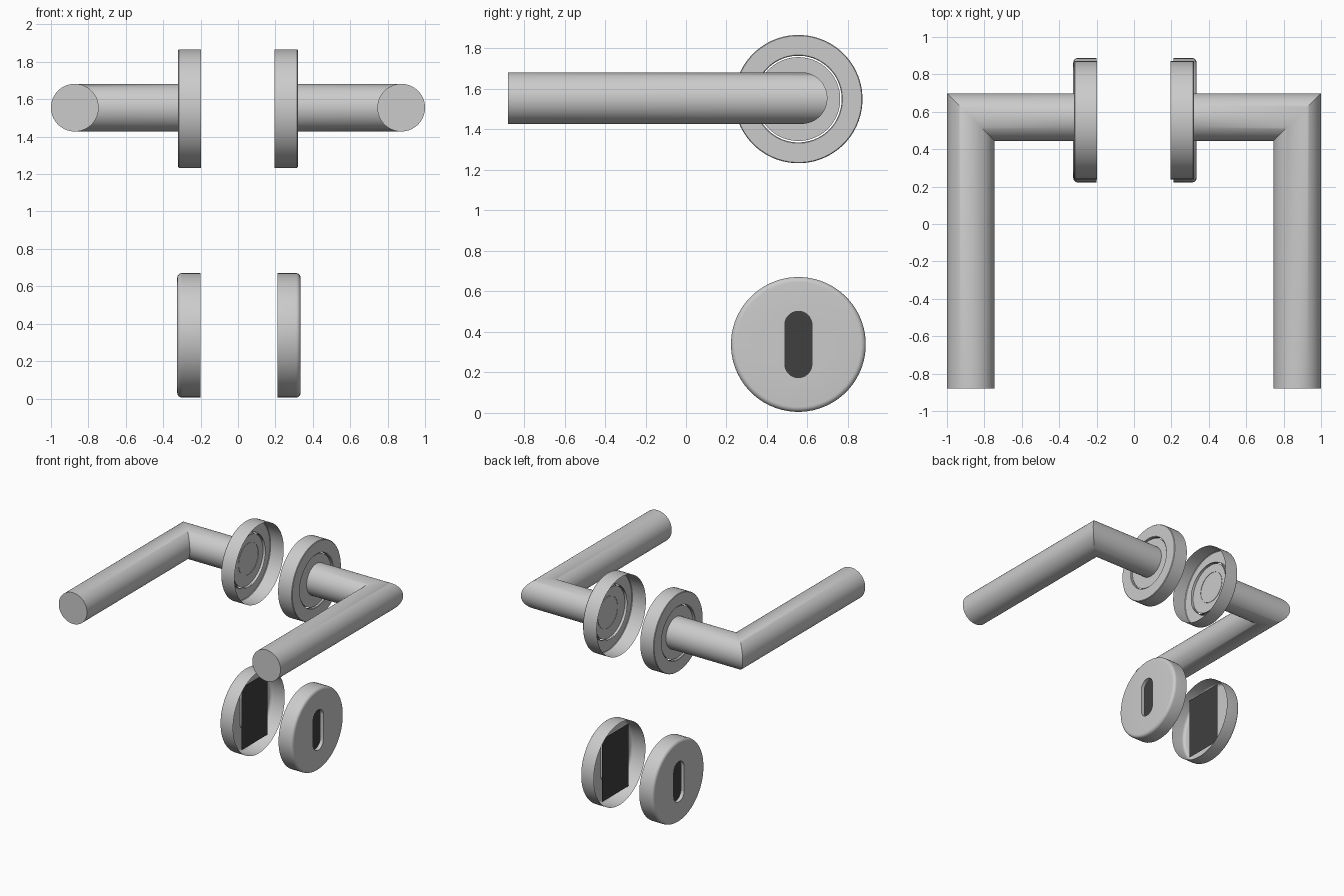
import bpy, bmesh
from math import cos, sin, pi, radians

if "Cube" in bpy.data.objects:
    bpy.data.objects.remove(bpy.data.objects["Cube"])

N = 64
ANG = [2 * pi * (i + 0.5) / N for i in range(N)]
CY = 0.555                      # shared axis of the round plates


def loft(name, rings, side, cap=False):
    """Skin equal-length rings; side=-1 mirrors the part across x."""
    bm = bmesh.new()
    loops = [[bm.verts.new((side * x, y, z)) for x, y, z in ring] for ring in rings]
    for a, b in zip(loops, loops[1:]):
        for i in range(N):
            j = (i + 1) % N
            bm.faces.new((a[i], a[j], b[j], b[i]))
    if cap:
        bm.faces.new(loops[-1])
    if side < 0:
        bmesh.ops.reverse_faces(bm, faces=bm.faces[:])
    return finish(name, bm)


def finish(name, bm):
    me = bpy.data.meshes.new(name)
    bm.to_mesh(me)
    bm.free()
    ob = bpy.data.objects.new(name, me)
    bpy.context.collection.objects.link(ob)
    bpy.ops.object.select_all(action='DESELECT')
    ob.select_set(True)
    bpy.context.view_layer.objects.active = ob
    bpy.ops.object.shade_smooth_by_angle(angle=radians(35))
    return ob


def circle(x, r, cz):
    return [(x, CY + r * cos(a), cz + r * sin(a)) for a in ANG]


def slot(x, r, half, cz):
    return [(x, CY + r * cos(a), cz + r * sin(a) + (half if sin(a) > 0 else -half))
            for a in ANG]


dark = bpy.data.materials.new("dark_plate")
dark.diffuse_color = (0.05, 0.05, 0.05, 1)
dark.use_nodes = True
dark.node_tree.nodes["Principled BSDF"].inputs["Base Color"].default_value = dark.diffuse_color

for side, label, rose_back, key_back in ((-1, "left", 0.198, 0.2), (1, "right", 0.195, 0.21)):
    # mitred lever: neck, corner, grip end
    r, hx, hy, hz = 0.1275, 0.8725, 0.571, 1.555
    uv = [(r * cos(a), r * sin(a)) for a in ANG]
    loft(label + "_lever", [
        [(0.305, hy + u, hz + v) for u, v in uv],
        [(hx + u, hy + u, hz + v) for u, v in uv],
        [(hx + u, -0.88, hz + v) for u, v in uv]], side, cap=True)

    # open-backed rose with a stepped centre
    z = 1.55
    loft(label + "_rose", [circle(x, rad, z) for x, rad in (
        (rose_back, 0.317), (0.316, 0.317), (0.32, 0.313), (0.32, 0.218),
        (0.317, 0.214), (0.29, 0.214))], side)
    loft(label + "_rose_disc", [circle(0.29, 0.207, z), circle(0.308, 0.207, z)],
         side, cap=True)

    # open-backed keyhole cover with rounded rim and slot
    z, R, b = 0.338, 0.333, 0.025
    face = key_back + 0.125
    rings = [circle(key_back, R, z)]
    for k in range(7):
        t = k / 6 * pi / 2
        rings.append(circle(face - b + b * sin(t), R - b + b * cos(t), z))
    rings += [slot(face, 0.067, 0.097, z), slot(face - 0.03, 0.067, 0.097, z)]
    loft(label + "_keyhole_cover", rings, side)

    # dark backing plate behind the slot
    bm = bmesh.new()
    px = side * (key_back + 0.04)
    bm.faces.new([bm.verts.new((px, CY + side * dy, z + dz)) for dy, dz in (
        (-0.17, -0.255), (0.17, -0.255), (0.17, 0.255), (-0.17, 0.255))])
    finish(label + "_keyhole_backing", bm).data.materials.append(dark)
